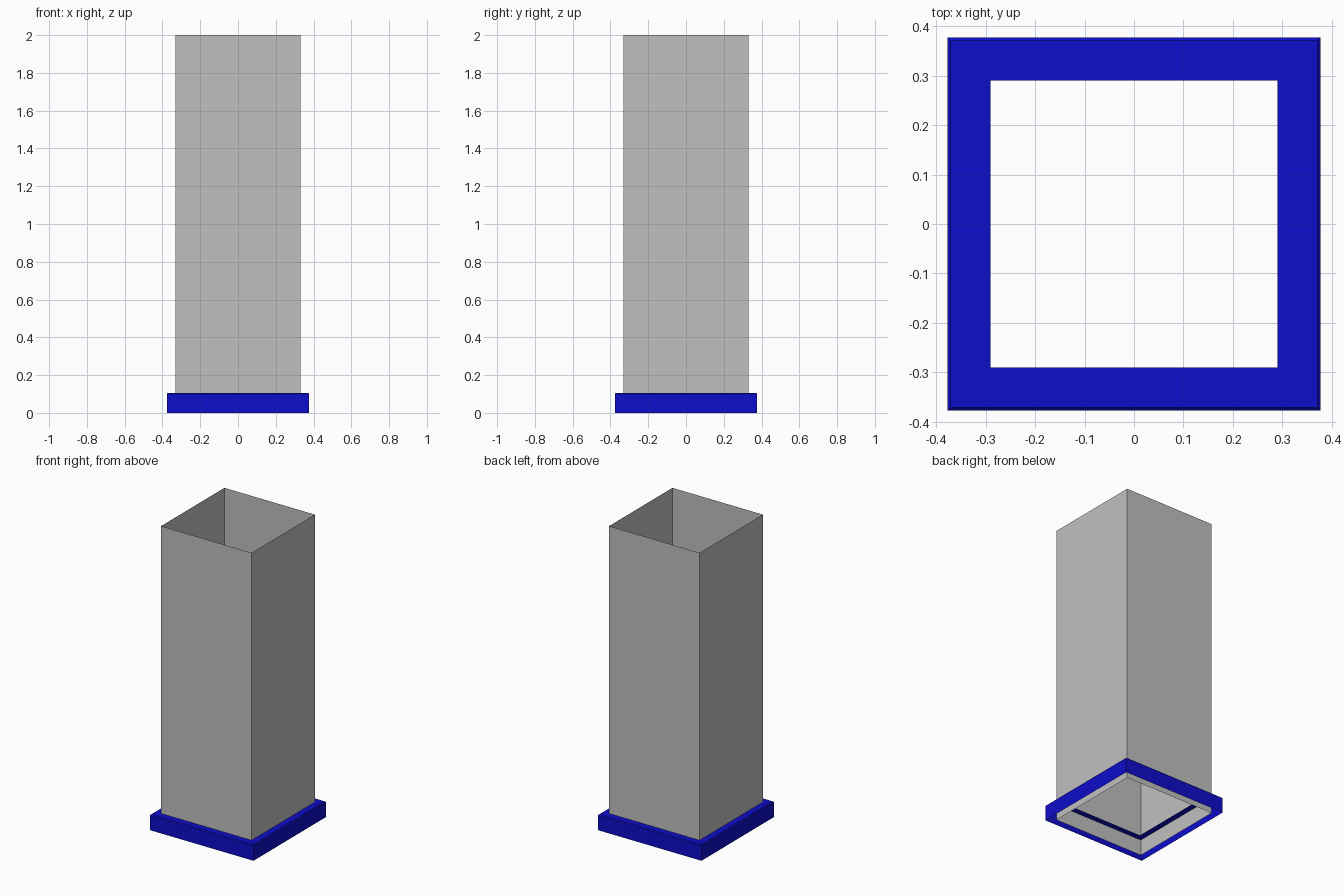
import bpy
import bmesh

cube = bpy.data.objects.get("Cube")
if cube:
    bpy.data.objects.remove(cube, do_unlink=True)


def make_material(name, rgb):
    mat = bpy.data.materials.new(name)
    mat.use_nodes = True
    color = (*rgb, 1.0)
    mat.diffuse_color = color
    mat.node_tree.nodes["Principled BSDF"].inputs["Base Color"].default_value = color
    return mat


def square_shell(name, rings, mat):
    """Skin a stack of square rings, each given as (half width, height)."""
    bm = bmesh.new()
    corners = ((-1, -1), (1, -1), (1, 1), (-1, 1))
    loops = [[bm.verts.new((x * half, y * half, z)) for x, y in corners]
             for half, z in rings]
    for low, high in zip(loops, loops[1:]):
        for i in range(4):
            j = (i + 1) % 4
            bm.faces.new((low[i], low[j], high[j], high[i]))
    mesh = bpy.data.meshes.new(name)
    bm.to_mesh(mesh)
    bm.free()
    mesh.materials.append(mat)
    obj = bpy.data.objects.new(name, mesh)
    bpy.context.collection.objects.link(obj)
    return obj


grey = make_material("light grey", (0.53, 0.53, 0.53))
blue = make_material("deep blue", (0.004, 0.004, 0.6))

HALF_SHAFT = 0.33
HALF_BASE = 0.377
HALF_HOLE = 0.29
BASE_HEIGHT = 0.105
CHAMFER = 0.006

# Thin open square tube, running down through the base to the ground
square_shell("shaft", [(HALF_SHAFT, 0), (HALF_SHAFT, 2)], grey)

# Hollow base: open below, skirt with a chamfered top edge and an inward lip
square_shell("base_collar", [
    (HALF_BASE, 0),
    (HALF_BASE, BASE_HEIGHT - CHAMFER),
    (HALF_BASE - CHAMFER, BASE_HEIGHT),
    (HALF_HOLE, BASE_HEIGHT),
], blue)
